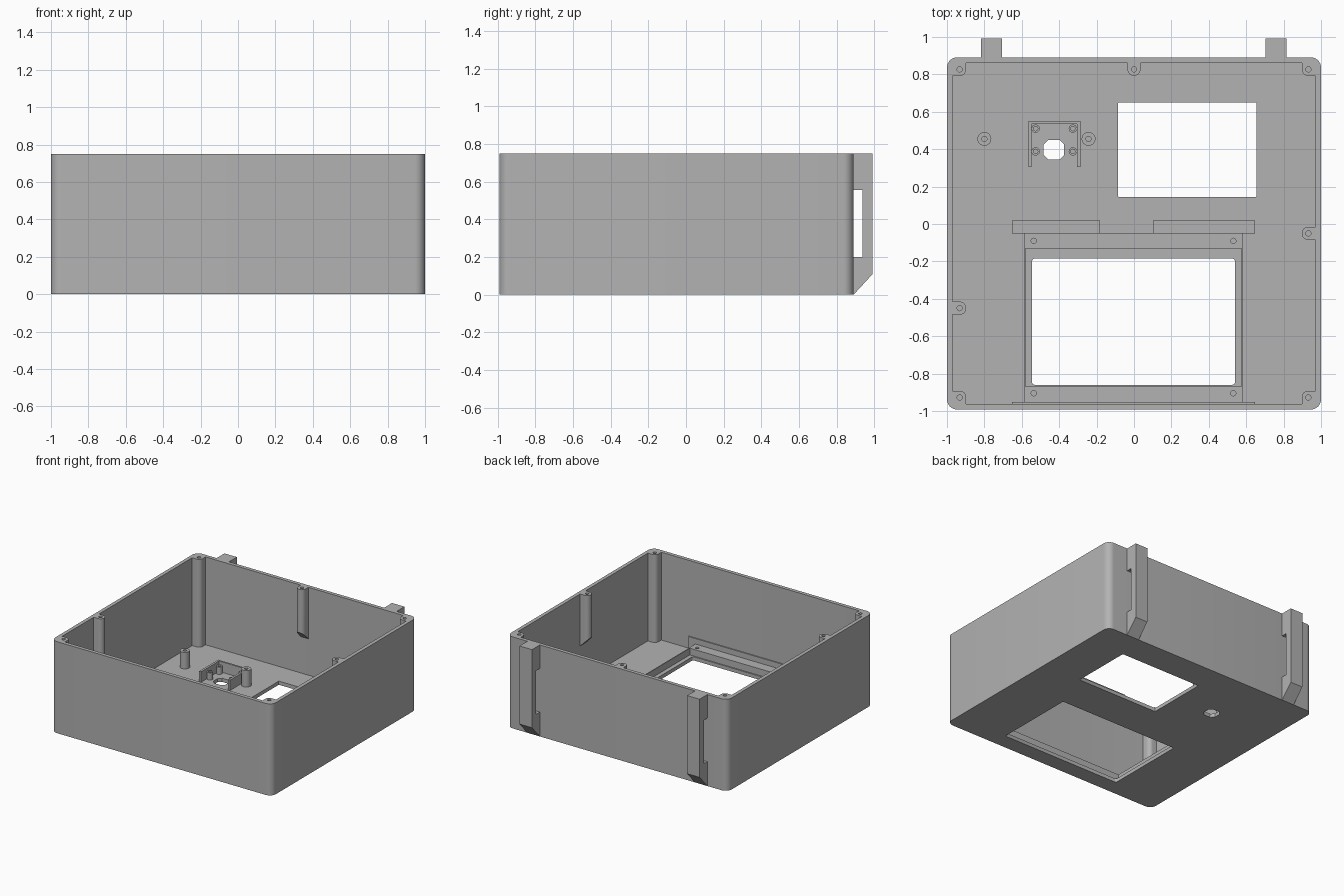
import bpy, bmesh, math

if "Cube" in bpy.data.objects:
    bpy.data.objects.remove(bpy.data.objects["Cube"])

grey = bpy.data.materials.new("plain_grey")
grey.diffuse_color = (0.45, 0.45, 0.45, 1)
grey.use_nodes = True
grey.node_tree.nodes["Principled BSDF"].inputs["Base Color"].default_value = grey.diffuse_color

X, Y0, Y1, H = 1.0, -0.992, 0.891, 0.75   # outer shell
WALL, FLOOR = 0.03, 0.03


def prism(name, pts, z0, z1, axis="z", slope=None):
    """Extrude an outline along z (pts = x,y) or x (pts = y,z)."""
    bm = bmesh.new()
    place = (lambda p, h: (p[0], p[1], h)) if axis == "z" else (lambda p, h: (h, p[0], p[1]))
    low = [bm.verts.new(place(p, z0 if slope is None else slope(p))) for p in pts]
    top = [bm.verts.new(place(p, z1)) for p in pts]
    bm.faces.new(low[::-1])
    bm.faces.new(top)
    n = len(pts)
    for i in range(n):
        bm.faces.new((low[i], low[(i + 1) % n], top[(i + 1) % n], top[i]))
    bmesh.ops.recalc_face_normals(bm, faces=bm.faces)
    me = bpy.data.meshes.new(name)
    bm.to_mesh(me)
    bm.free()
    me.materials.append(grey)
    ob = bpy.data.objects.new(name, me)
    bpy.context.collection.objects.link(ob)
    return ob


def arc(cx, cy, r, a0, a1, n):
    return [(cx + r * math.cos(math.radians(a0 + (a1 - a0) * i / n)),
             cy + r * math.sin(math.radians(a0 + (a1 - a0) * i / n))) for i in range(n + 1)]


def circle(cx, cy, r, n=24):
    return arc(cx, cy, r, 0, 360, n)[:-1]


def rect(x0, x1, y0, y1, r=0.0, n=8):
    if r == 0:
        return [(x0, y0), (x1, y0), (x1, y1), (x0, y1)]
    return (arc(x1 - r, y1 - r, r, 0, 90, n) + arc(x0 + r, y1 - r, r, 90, 180, n)
            + arc(x0 + r, y0 + r, r, 180, 270, n) + arc(x1 - r, y0 + r, r, 270, 360, n))


def cut(ob, cutters):
    for c in cutters:
        c.hide_render = True
        m = ob.modifiers.new("cut", "BOOLEAN")
        m.operation, m.solver, m.object = "DIFFERENCE", "EXACT", c
        bpy.context.view_layer.objects.active = ob
        bpy.ops.object.modifier_apply(modifier=m.name)
        bpy.data.objects.remove(c)
    return ob


def hole(x, y, r, z0, z1):
    return prism("hole_cutter", circle(x, y, r, 16), z0, z1)


# Open box with the floor openings
cut(prism("case_shell", rect(-X, X, Y0, Y1, 0.055), 0, H), [
    prism("cavity_cutter", rect(-X + WALL, X - WALL, Y0 + WALL, Y1 - WALL, 0.025), FLOOR, 1),
    prism("small_window_cutter", rect(-0.085, 0.655, 0.145, 0.65, 0.006, 3), -0.1, 0.2),
    prism("large_window_cutter", rect(-0.545, 0.54, -0.86, -0.185, 0.015, 4), -0.1, 0.2),
    prism("lens_hole_cutter", rect(-0.483, -0.373, 0.345, 0.45, 0.025, 1), -0.1, 0.2)])

# Screw bosses in the corners, full height
R, W = 0.035, 0.042
corner = arc(0, 0, R, 180, 270, 10) + [(W, -R), (W, W), (-R, W)]
for sx in (-1, 1):
    for sy, cy in ((-1, -0.927), (1, 0.827)):
        cx = sx * 0.932
        b = prism("corner_boss", [(cx + sx * x, cy + sy * y) for x, y in corner], FLOOR - 0.01, H)
        cut(b, [hole(cx, cy, 0.014, H - 0.2, 1)])

# Shorter screw bosses on the walls, with a slanted underside
side = arc(0, 0, R, 180, 360, 16) + [(R, W), (-R, W)]
for cx, cy, dx, dy in ((0, 0.827, 0, 1), (0.932, -0.05, 1, 0), (-0.932, -0.45, -1, 0)):
    pts = [(cx + dy * x + dx * y, cy - dx * x + dy * y) for x, y in side]
    b = prism("wall_boss", pts, 0, H,
              slope=lambda p: 0.32 + W - (p[0] - cx) * dx - (p[1] - cy) * dy)
    cut(b, [hole(cx, cy, 0.014, H - 0.2, 1)])

# Standing posts either side of the lens hole
for cx in (-0.8, -0.243):
    cut(prism("standing_post", circle(cx, 0.455, 0.037), FLOOR - 0.01, 0.165),
        [hole(cx, 0.455, 0.014, 0.05, 1)])

# Three-sided fence and four small pegs around the lens hole
prism("lens_fence", [(-0.565, 0.305), (-0.547, 0.305), (-0.547, 0.535), (-0.305, 0.535),
                     (-0.305, 0.305), (-0.287, 0.305), (-0.287, 0.55), (-0.565, 0.55)],
      FLOOR - 0.01, 0.115)
for cx in (-0.526, -0.327):
    for cy in (0.51, 0.388):
        cut(prism("lens_peg", circle(cx, cy, 0.022), FLOOR - 0.01, 0.09),
            [hole(cx, cy, 0.012, 0.04, 1)])

# Raised frame around the large window, with screw holes
frame = prism("screen_frame", rect(-0.587, 0.582, -0.953, -0.05), FLOOR - 0.005, 0.085)
cut(frame, [prism("frame_cutter", rect(-0.579, 0.574, -0.87, -0.13), 0, 1)]
    + [hole(x, y, 0.014, 0.035, 1) for x in (-0.536, 0.531) for y in (-0.905, -0.09)])

# Retaining bars behind and in front of the frame
prism("rear_left_bar", rect(-0.652, -0.182, -0.05, 0.02), FLOOR - 0.01, 0.13)
prism("rear_right_bar", rect(0.102, 0.646, -0.05, 0.02), FLOOR - 0.01, 0.13)
prism("front_strip", rect(-0.652, 0.646, -0.965, -0.953), FLOOR - 0.01, 0.13)

# Slotted hanging brackets on the back
yb, yi, ym, yo = Y1 - 0.01, Y1, 0.937, 0.992
profile = [(yb, 0), (yi, 0), (yo, 0.11), (yo, H), (yb, H), (yb, 0.557),
           (ym, 0.557), (ym, 0.2), (yb, 0.2)]
for x0, x1 in ((-0.818, -0.705), (0.702, 0.815)):
    prism("back_bracket", profile, x0, x1, axis="x")

# Smooth the round surfaces, keep edges sharp
bpy.ops.object.select_all(action="DESELECT")
for ob in bpy.context.scene.objects:
    ob.select_set(True)
    bpy.context.view_layer.objects.active = ob
bpy.ops.object.shade_smooth_by_angle(angle=math.radians(30))
